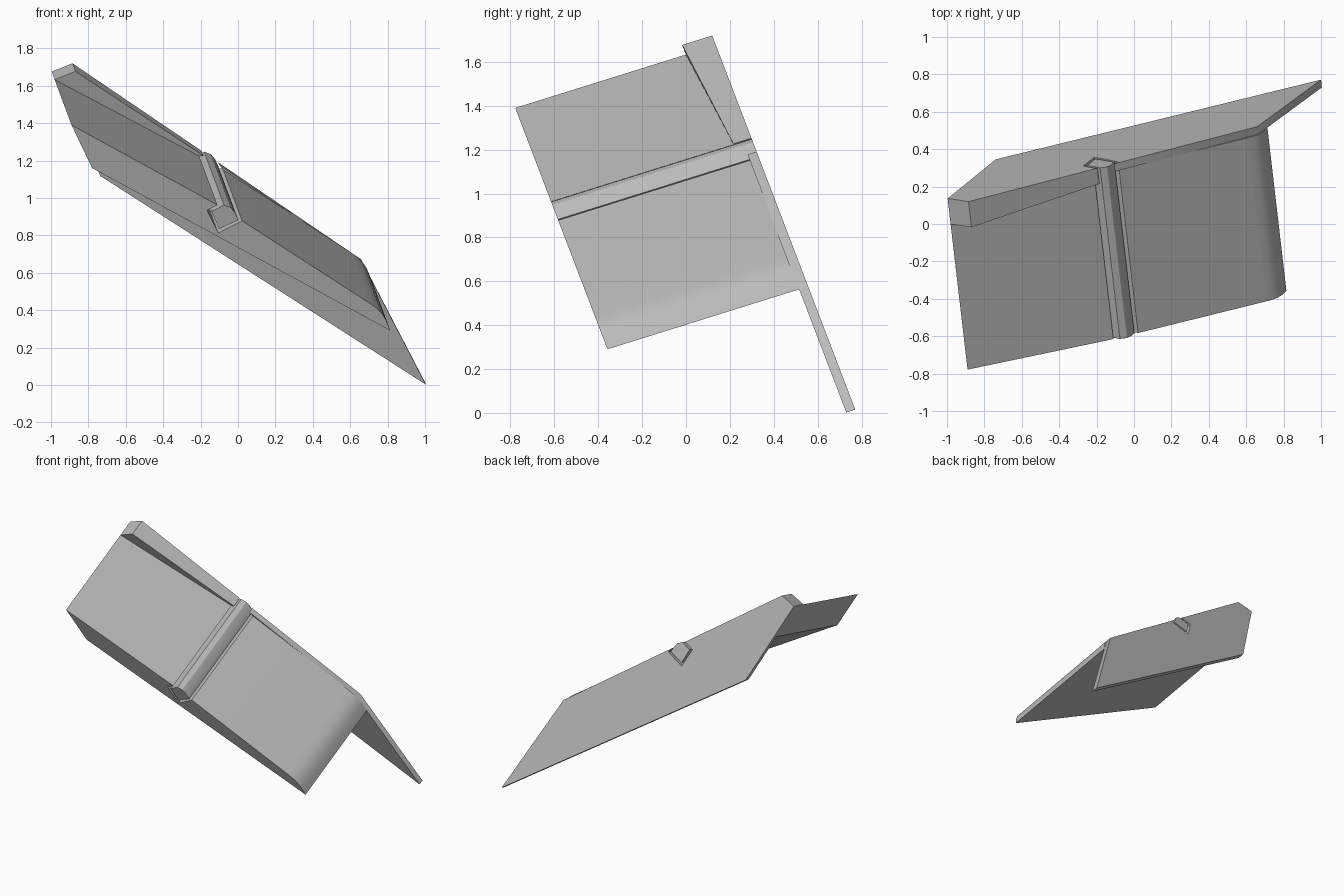
import bpy
import bmesh
import math
from mathutils import Vector

cube = bpy.data.objects.get("Cube")
if cube:
    bpy.data.objects.remove(cube, do_unlink=True)

grey = bpy.data.materials.new("plain grey")
grey.use_nodes = True
COLOUR = (0.5, 0.5, 0.5, 1.0)
grey.diffuse_color = COLOUR
grey.node_tree.nodes["Principled BSDF"].inputs["Base Color"].default_value = COLOUR

# Sweep from the slanted front plane to the parallel back plane
DEPTH = Vector((-0.1065, 0.915, 0.286))


def place(x, z, t):
    """Point (x, z) on the front plane, moved a share t of the depth backwards."""
    return Vector((x, (-0.42 - 0.65 * z) / 1.7, z)) + DEPTH * t


def prism(name, profile, start, end):
    """Extrude a front-plane profile; start may be one value or one per point."""
    starts = start if isinstance(start, list) else [start] * len(profile)
    bm = bmesh.new()
    front = [bm.verts.new(place(x, z, t)) for (x, z), t in zip(profile, starts)]
    back = [bm.verts.new(place(x, z, end)) for x, z in profile]
    bm.faces.new(front)
    bm.faces.new(back[::-1])
    for i in range(len(profile)):
        j = (i + 1) % len(profile)
        bm.faces.new((front[j], front[i], back[i], back[j]))
    bmesh.ops.recalc_face_normals(bm, faces=bm.faces)
    mesh = bpy.data.meshes.new(name)
    bm.to_mesh(mesh)
    bm.free()
    mesh.materials.append(grey)
    obj = bpy.data.objects.new(name, mesh)
    bpy.context.collection.objects.link(obj)
    bpy.ops.object.select_all(action="DESELECT")
    obj.select_set(True)
    bpy.context.view_layer.objects.active = obj
    bpy.ops.object.shade_smooth_by_angle(angle=math.radians(28))
    return obj


# Shared outline points
left_top = (-0.89, 1.39)
left_bottom = (-0.78, 1.16)
slot = [(-0.11, 0.963), (-0.165, 0.935), (-0.105, 0.813), (0.022, 0.878)]
rounded_end = [(0.70, 0.44), (0.74, 0.412), (0.768, 0.384),
               (0.79, 0.35), (0.805, 0.315), (0.815, 0.29)]
PANEL = 0.955

# Tapered slab with the rod slot and a rounded right end
prism("slab", [left_top] + slot + rounded_end + [left_bottom], 0, PANEL)

# Back panel hanging below the slab
prism("back_panel",
      [left_top] + slot[:3] + [(0.022, 0.878), (0.0, 0.905), (0.765, 0.386),
                               (1.1065, -0.271), (-0.6335, 0.844)],
      PANEL, 1)

# Wedge lip rising along the back of the left half
prism("back_lip", [left_top, (-0.7785, 1.434), (-0.088, 0.966), slot[0]],
      [0.85, 0.85, 0.91, 0.91], 1)

# Rod lying in the slot
prism("hinge_rod",
      [(-0.142, 0.928), (-0.1, 0.835), (0.002, 0.882),
       (-0.015, 0.92), (-0.038, 0.948), (-0.075, 0.962)], 0, 1)
